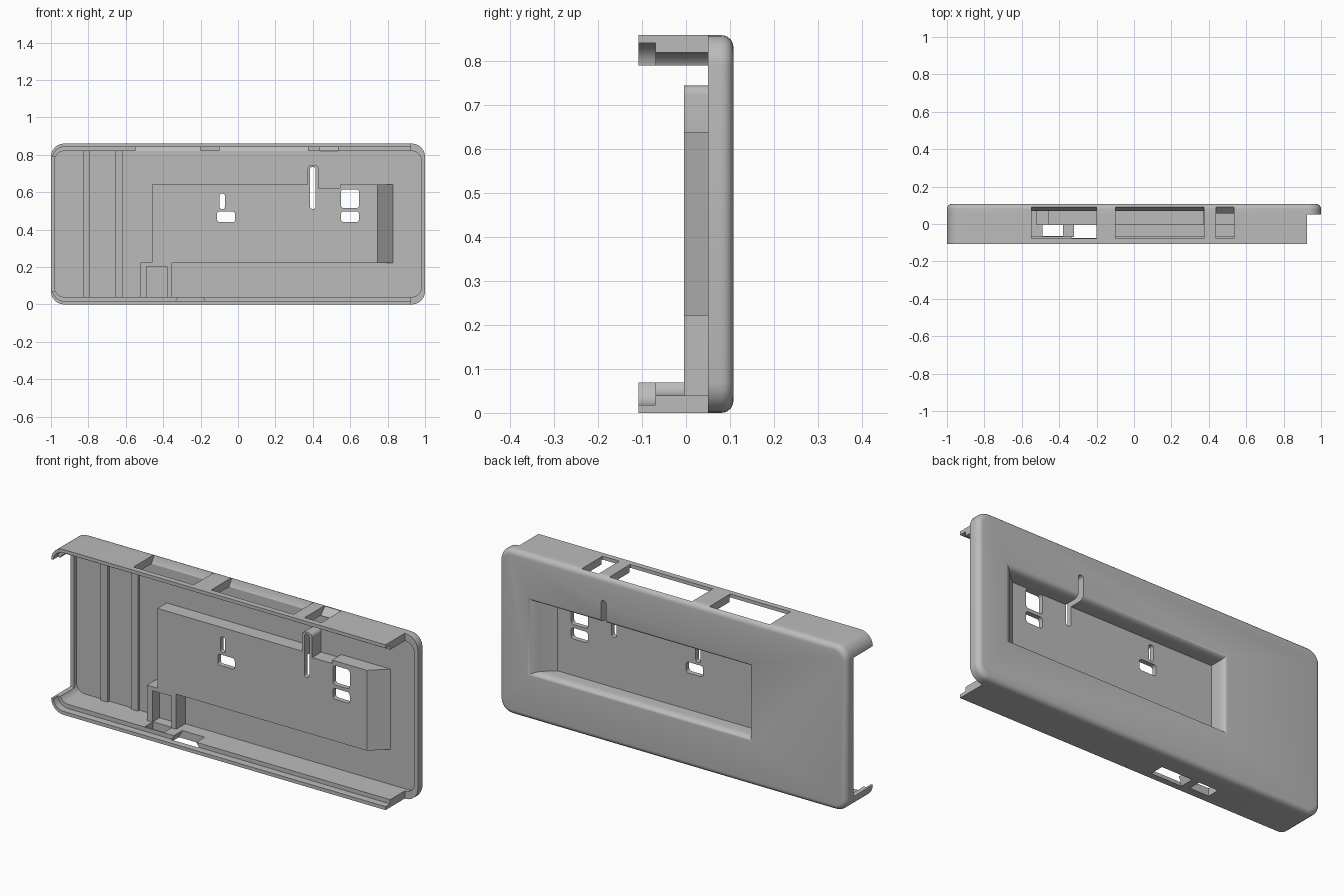
import bpy, bmesh, math

if "Cube" in bpy.data.objects:
    bpy.data.objects.remove(bpy.data.objects["Cube"], do_unlink=True)

grey = bpy.data.materials.new("plain_grey")
grey.use_nodes = True
grey.diffuse_color = (0.5, 0.5, 0.5, 1)
grey.node_tree.nodes["Principled BSDF"].inputs["Base Color"].default_value = (0.5, 0.5, 0.5, 1)


def outline(x0, x1, z0, z1, r=0.0, steps=6):
    """Rectangle in the xz plane with optional round corners."""
    if r <= 0:
        return [(x1, z1), (x0, z1), (x0, z0), (x1, z0)]
    pts = []
    centres = [(x1 - r, z1 - r), (x0 + r, z1 - r), (x0 + r, z0 + r), (x1 - r, z0 + r)]
    for i, (cx, cz) in enumerate(centres):
        for k in range(steps + 1):
            a = math.pi / 2 * (i + k / steps)
            pts.append((cx + r * math.cos(a), cz + r * math.sin(a)))
    return pts


def loft(name, levels):
    """Solid skinned through (y, outline) levels."""
    bm = bmesh.new()
    rings = [[bm.verts.new((x, y, z)) for x, z in pts] for y, pts in levels]
    n = len(rings[0])
    for a, b in zip(rings, rings[1:]):
        for i in range(n):
            j = (i + 1) % n
            bm.faces.new((a[i], a[j], b[j], b[i]))
    bm.faces.new(rings[0])
    bm.faces.new(rings[-1])
    bmesh.ops.recalc_face_normals(bm, faces=bm.faces)
    me = bpy.data.meshes.new(name)
    bm.to_mesh(me)
    bm.free()
    me.materials.append(grey)
    ob = bpy.data.objects.new(name, me)
    bpy.context.collection.objects.link(ob)
    return ob


def slab(name, x0, x1, y0, y1, z0, z1, r=0.0):
    pts = outline(x0, x1, z0, z1, r)
    return loft(name, [(y0, pts), (y1, pts)])


cutters = []


def cut(cutter, *targets):
    cutter.hide_render = True
    cutters.append(cutter)
    for ob in targets:
        mod = ob.modifiers.new("cut", 'BOOLEAN')
        mod.operation = 'DIFFERENCE'
        mod.solver = 'EXACT'
        mod.object = cutter
        bpy.context.view_layer.objects.active = ob
        bpy.ops.object.modifier_apply(modifier=mod.name)


H, R, BACK, LIP, INNER, FRONT = 0.86, 0.07, 0.108, 0.05, 0.07, -0.108

# Back panel with a rounded rear edge and a shallow lip inside
f = 0.028
levels = [(LIP, outline(-1, 1, 0, H, R))]
for k in range(7):
    a = math.pi / 2 * k / 6
    d = f * (1 - math.cos(a))
    levels.append((BACK - f + f * math.sin(a), outline(-1 + d, 1 - d, d, H - d, R - d)))
panel = loft("back_panel", levels)
cut(slab("lip_cutter", -0.98, 0.98, 0, INNER, 0.04, 0.82, 0.05), panel)

# Top and bottom flanges with curled corners at one end
flanges = slab("top_and_bottom_flanges", -1, 1, FRONT, LIP, 0, H, R)
cut(slab("inside_cutter", -0.98, 1.2, -0.3, 0.3, 0.04, 0.82, 0.05), flanges)
cut(slab("rabbet_cutter", -0.99, 1.2, -0.3, -0.07, 0.018, 0.842, 0.06), flanges)
cut(slab("end_cutter", 0.925, 1.3, -0.3, 0.3, -0.1, 1), flanges)
cut(slab("side_opening_cutter", -1.2, -0.9, -0.3, 0.3, 0.069, 0.791), flanges)

# Raised inner side of the rear recess, sloped at one end
bump = loft("recess_shell", [(-0.005, outline(-0.46, 0.745, 0.222, 0.64)),
                             (0.08, outline(-0.46, 0.84, 0.222, 0.64))])
cut(slab("corner_notch_cutter", 0.42, 0.545, -0.1, INNER, 0.622, 0.7), bump)
post = slab("hook_post", 0.372, 0.43, -0.005, 0.08, 0.6, 0.745, 0.02)

# Rear recess with a flared, rounded rim
levels = [(0.02, outline(-0.435, 0.725, 0.25, 0.615)),
          (0.07, outline(-0.435, 0.785, 0.25, 0.615))]
for k in range(1, 7):
    a = math.pi / 2 * k / 6
    d = 0.022 * (1 - math.cos(a))
    levels.append((0.07 + (BACK - 0.07) * math.sin(a),
                   outline(-0.435 - d, 0.785 + 0.03 * math.sin(a) + d, 0.25 - d, 0.615 + d)))
levels.append((0.2, levels[-1][1]))
cut(loft("recess_cutter", levels), panel, bump, post)

# Keyholes, windows and hook slot through the recess floor
for x0, x1, z0, z1, r in ((-0.098, -0.07, 0.51, 0.592, 0.012), (-0.113, -0.015, 0.44, 0.497, 0.015),
                          (0.55, 0.647, 0.515, 0.615, 0.015), (0.55, 0.647, 0.44, 0.497, 0.015)):
    cut(slab("window_cutter", x0, x1, -0.2, 0.06, z0, z1, r), bump)
cut(slab("hook_slot_cutter", 0.385, 0.414, -0.2, 0.3, 0.51, 0.735, 0.014), panel, bump, post)

# Latch block with a recess open at the bottom
block = slab("latch_block", -0.52, -0.352, -0.005, 0.08, 0.02, 0.225)
cut(slab("latch_recess_cutter", -0.49, -0.38, -0.1, 0.055, -0.1, 0.204), block)
cut(slab("latch_hole_cutter", -0.49, -0.38, -0.065, 0.0, -0.1, 0.1), flanges)

# Bottom tapered opening
taper = [(-0.35, -0.02), (-0.15, -0.02), (-0.205, 0.06), (-0.31, 0.06)]
cut(loft("bottom_opening_cutter", [(-0.075, taper), (0.0, taper)]), flanges)

# Port openings through the top, the two wide ones chamfered into the panel
for x0, x1, low in ((-0.547, -0.2, 0.785), (-0.1, 0.375, 0.785), (0.438, 0.535, 0.815)):
    cut(loft("port_cutter", [(-0.078, outline(x0, x1, low, 1)), (LIP, outline(x0, x1, low, 1)),
                             (0.09, outline(x0, x1, 0.855, 1))]), flanges, panel)

# Upright ribs
for i, x in enumerate((-0.81, -0.635)):
    slab(f"upright_rib_{i + 1}", x - 0.02, x + 0.02, INNER - 0.014, INNER + 0.01, 0.035, 0.825)

for ob in cutters:
    bpy.data.objects.remove(ob, do_unlink=True)

# Smooth the rounded surfaces, keep hard edges crisp
bpy.ops.object.select_all(action='DESELECT')
for ob in bpy.context.collection.objects:
    if ob.type == 'MESH':
        ob.select_set(True)
        bpy.context.view_layer.objects.active = ob
bpy.ops.object.shade_smooth_by_angle(angle=math.radians(30))
